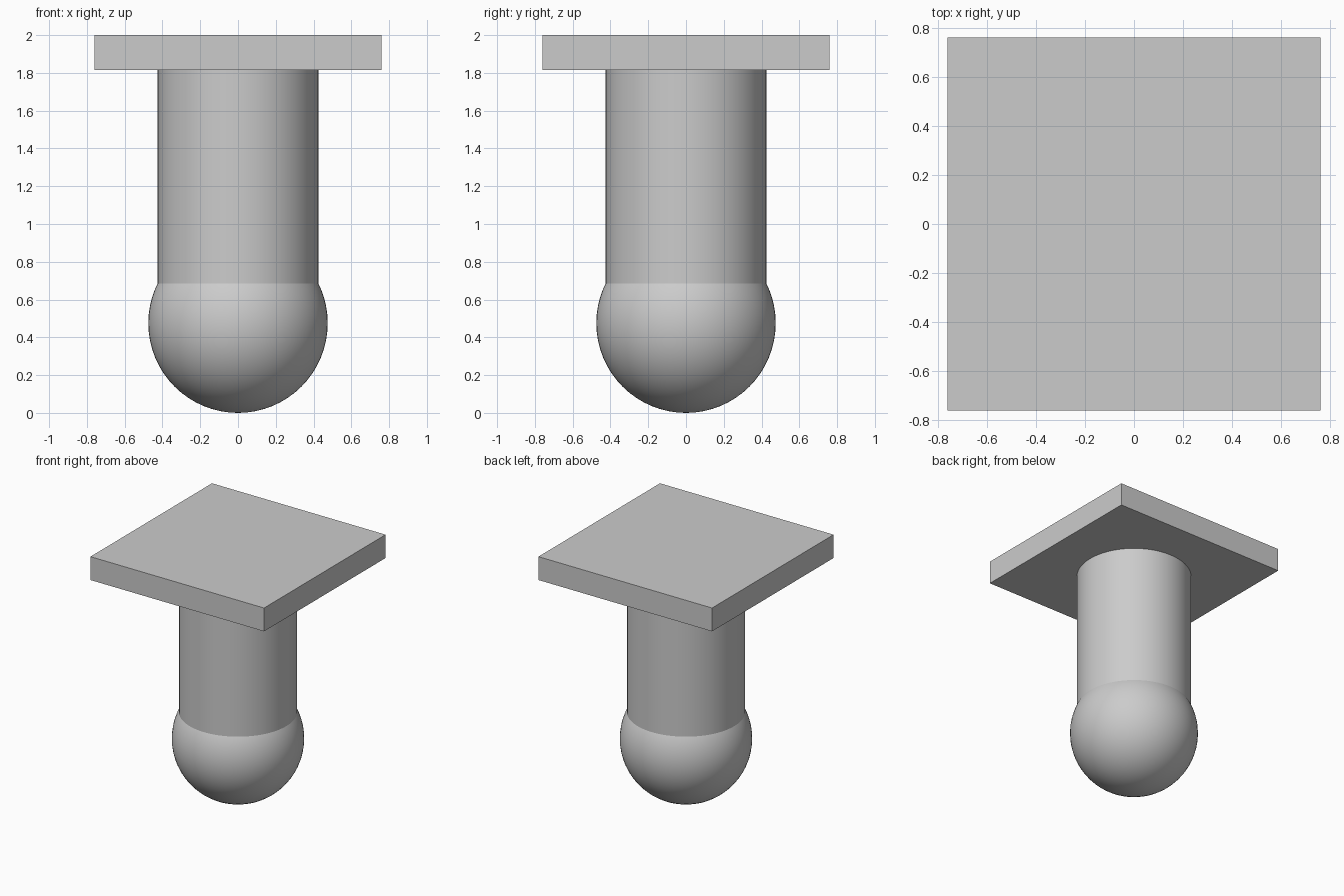
import bpy
import math

default = bpy.data.objects.get("Cube")
if default:
    bpy.data.objects.remove(default, do_unlink=True)

# Single plain grey
GREY = (0.6, 0.6, 0.6, 1.0)
grey = bpy.data.materials.new("plain grey")
grey.use_nodes = True
grey.diffuse_color = GREY
grey.node_tree.nodes["Principled BSDF"].inputs["Base Color"].default_value = GREY

HEIGHT = 2.0
PLATE_WIDTH, PLATE_THICKNESS = 1.52, 0.185
BALL_RADIUS, SHAFT_RADIUS = 0.475, 0.425


def finish(name, smooth=True):
    obj = bpy.context.object
    obj.name = obj.data.name = name
    obj.data.materials.append(grey)
    if smooth:
        bpy.ops.object.shade_smooth_by_angle(angle=math.radians(30))
    return obj


# Square plate on top
bpy.ops.mesh.primitive_cube_add(size=1, location=(0, 0, HEIGHT - PLATE_THICKNESS / 2))
plate = finish("top_plate", smooth=False)
plate.scale = (PLATE_WIDTH, PLATE_WIDTH, PLATE_THICKNESS)
bpy.ops.object.transform_apply(location=False, rotation=False, scale=True)

# Round shaft from the ball's centre to the plate
shaft_top = HEIGHT - PLATE_THICKNESS
bpy.ops.mesh.primitive_cylinder_add(
    vertices=64, radius=SHAFT_RADIUS, depth=shaft_top - BALL_RADIUS,
    location=(0, 0, (shaft_top + BALL_RADIUS) / 2))
finish("shaft")

# Ball at the foot
bpy.ops.mesh.primitive_uv_sphere_add(
    segments=64, ring_count=32, radius=BALL_RADIUS, location=(0, 0, BALL_RADIUS))
finish("ball_foot")
